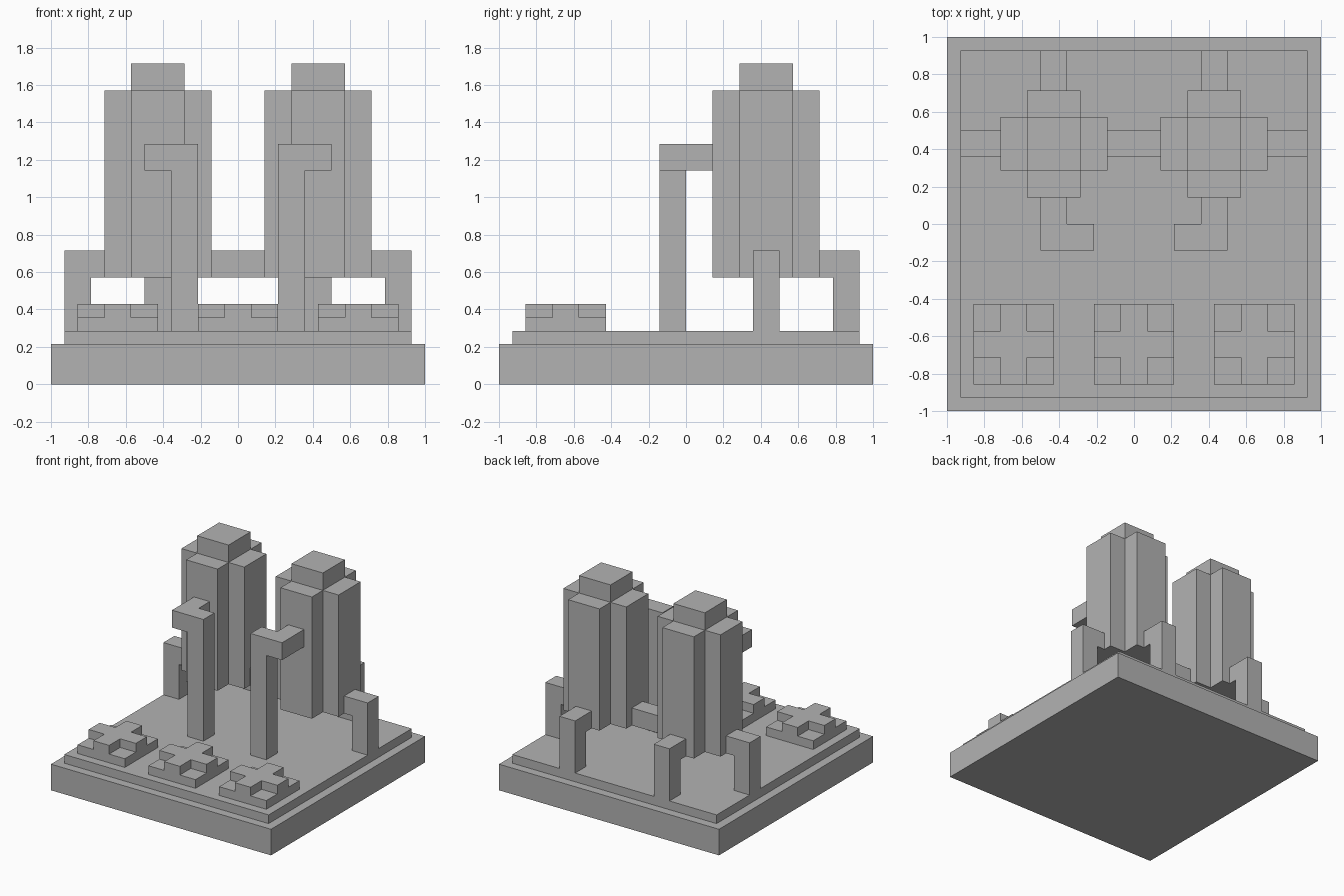
import bpy
import bmesh

U = 1 / 14  # module size that every part snaps to

cube = bpy.data.objects.get("Cube")
if cube:
    bpy.data.objects.remove(cube, do_unlink=True)

stone = bpy.data.materials.new("plain_grey")
stone.use_nodes = True
grey = (0.45, 0.45, 0.45, 1)
stone.diffuse_color = grey
stone.node_tree.nodes["Principled BSDF"].inputs["Base Color"].default_value = grey


def block(name, xs, ys, z0, z1, cells=None, step=None, step_z=None):
    """Extrude plan cells from z0 to z1, then pull the step cells on to step_z."""
    bm = bmesh.new()
    every = [(i, j) for i in range(len(xs) - 1) for j in range(len(ys) - 1)]
    for i, j in cells or every:
        corners = ((i, j), (i + 1, j), (i + 1, j + 1), (i, j + 1))
        bm.faces.new([bm.verts.new((xs[a], ys[b], z0)) for a, b in corners])
    bmesh.ops.remove_doubles(bm, verts=bm.verts[:], dist=0.01)

    def pull(faces, z):
        result = bmesh.ops.extrude_face_region(bm, geom=faces)
        for v in result["geom"]:
            if isinstance(v, bmesh.types.BMVert):
                v.co.z = z

    pull(bm.faces[:], z1)
    if step:
        level = z1 if step_z > z1 else z0
        centres = [((xs[i] + xs[i + 1]) / 2, (ys[j] + ys[j + 1]) / 2) for i, j in step]

        def picked(face):
            c = face.calc_center_median()
            flat = all(abs(v.co.z - level) < 0.01 for v in face.verts)
            return flat and any(abs(c.x - x) + abs(c.y - y) < 0.01 for x, y in centres)

        pull([f for f in bm.faces if picked(f)], step_z)

    bmesh.ops.dissolve_limit(bm, angle_limit=0.01, verts=bm.verts[:], edges=bm.edges[:])
    bmesh.ops.recalc_face_normals(bm, faces=bm.faces[:])
    bmesh.ops.scale(bm, vec=(U, U, U), verts=bm.verts[:])
    mesh = bpy.data.meshes.new(name)
    bm.to_mesh(mesh)
    bm.free()
    mesh.materials.append(stone)
    obj = bpy.data.objects.new(name, mesh)
    bpy.context.collection.objects.link(obj)
    return obj


CROSS = [(1, 0), (0, 1), (1, 1), (2, 1), (1, 2)]

# Stepped base
block("base", (-14, 14), (-14, 14), 0, 3)
block("base_plate", (-13, 13), (-13, 13), 3, 4)

# Towers with their supports and front pipes, mirrored left and right
for side, s in (("left", 1), ("right", -1)):
    def across(*values):
        return [s * v for v in values]

    block(side + "_tower", across(2, 4, 8, 10), (2, 4, 8, 10), 8, 22,
          CROSS, [(1, 1)], 24)
    block(side + "_side_support", across(10, 11, 13), (5, 7), 8, 10,
          step=[(1, 0)], step_z=4)
    block(side + "_back_support", across(5, 7), (10, 11, 13), 8, 10,
          step=[(0, 1)], step_z=4)
    block(side + "_front_pipe", across(3, 5, 7), (-2, 0, 2), 16, 18,
          [(0, 0), (1, 0), (1, 1)], [(0, 0)], 4)

# Bridge between the towers
block("bridge", (-2, 2), (5, 7), 8, 10)

# Row of pads, each with a raised cross
for label, x in (("right", -9), ("middle", 0), ("left", 9)):
    block(label + "_pad", (x - 3, x - 1, x + 1, x + 3), (-12, -10, -8, -6), 4, 5,
          step=CROSS, step_z=6)
